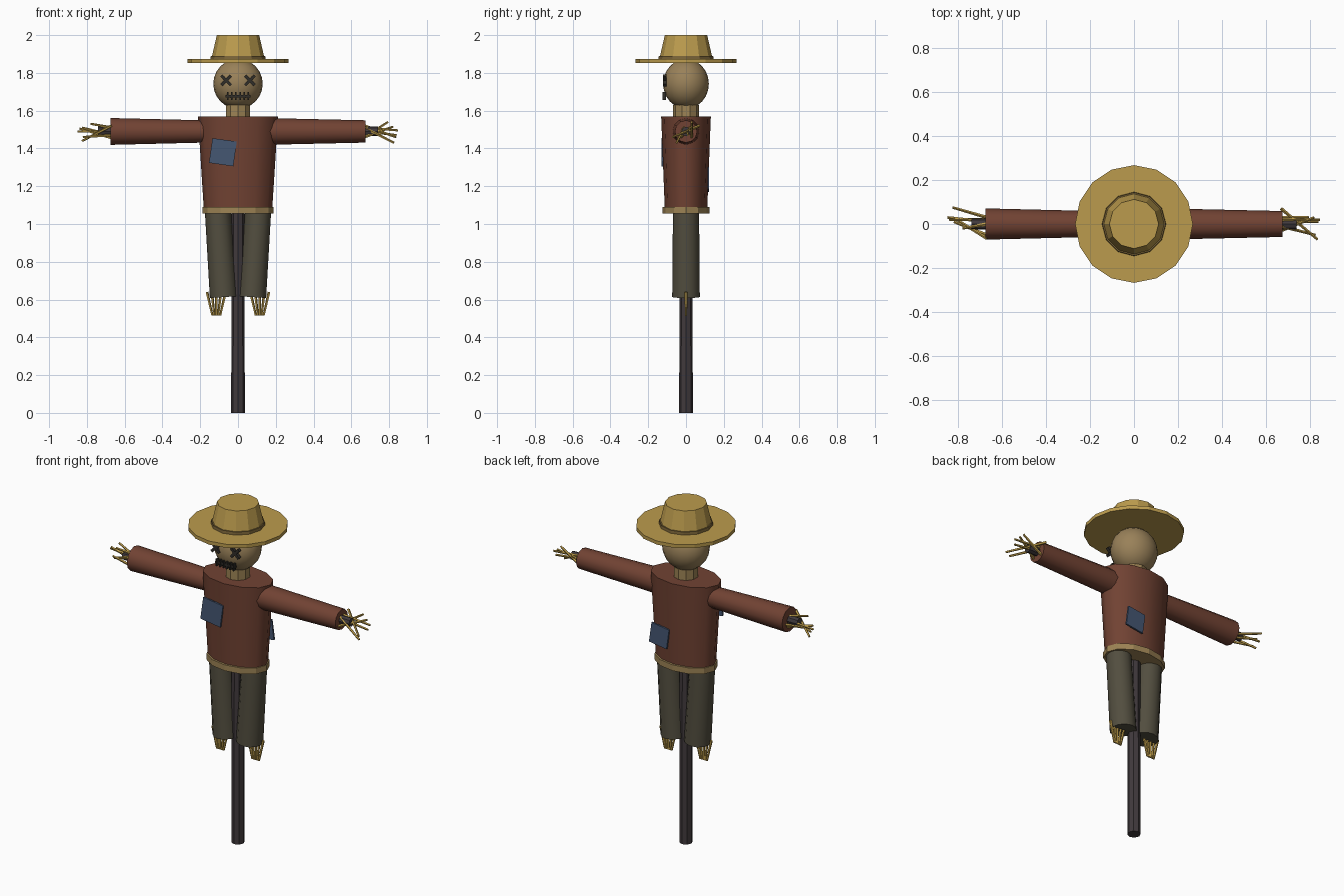
import bpy, bmesh, math
from mathutils import Vector, Matrix

if "Cube" in bpy.data.objects:
    bpy.data.objects.remove(bpy.data.objects["Cube"])


def material(name, rgb):
    m = bpy.data.materials.new(name)
    m.diffuse_color = (*rgb, 1)
    m.use_nodes = True
    m.node_tree.nodes["Principled BSDF"].inputs["Base Color"].default_value = m.diffuse_color
    return m


HAT = material("hat_straw", (0.50, 0.33, 0.075))
BAND = material("hat_band_brown", (0.20, 0.13, 0.04))
STRAW = material("loose_straw", (0.52, 0.34, 0.07))
SACK = material("sackcloth", (0.32, 0.22, 0.10))
ROPE = material("rope", (0.34, 0.23, 0.09))
SHIRT = material("rust_shirt", (0.165, 0.055, 0.033))
PANTS = material("dark_olive_trousers", (0.085, 0.076, 0.05))
WOOD = material("dark_wood", (0.052, 0.042, 0.046))
PATCH = material("blue_patch", (0.06, 0.095, 0.17))
THREAD = material("dark_thread", (0.03, 0.027, 0.022))


def finish(name, bm, mat, smooth=False):
    me = bpy.data.meshes.new(name)
    bm.to_mesh(me)
    bm.free()
    me.materials.append(mat)
    for p in me.polygons:
        p.use_smooth = smooth
    if smooth:
        me.set_sharp_from_angle(angle=math.radians(55))
    ob = bpy.data.objects.new(name, me)
    bpy.context.collection.objects.link(ob)
    return ob


def add_cone(bm, a, b, r1, r2, sides, sy=1.0):
    """Tapered cylinder running from a to b; sy squashes its depth."""
    a, b = Vector(a), Vector(b)
    d = b - a
    rot = Matrix() if d.x == 0 and d.y == 0 and d.z > 0 else d.to_track_quat('Z', 'Y').to_matrix().to_4x4()
    bmesh.ops.create_cone(bm, cap_ends=True, segments=sides, radius1=r1, radius2=r2, depth=d.length,
                          matrix=Matrix.Translation((a + b) / 2) @ rot @ Matrix.Diagonal((1, sy, 1, 1)))


def cone(name, a, b, r1, r2, sides, mat, sy=1.0, smooth=False):
    bm = bmesh.new()
    add_cone(bm, a, b, r1, r2, sides, sy)
    return finish(name, bm, mat, smooth)


def add_box(bm, loc, size, tilt=0.0):
    bmesh.ops.create_cube(bm, size=1, matrix=Matrix.Translation(loc) @ Matrix.Rotation(tilt, 4, 'Y')
                          @ Matrix.Diagonal((*size, 1)))


def strands(name, pairs):
    bm = bmesh.new()
    for a, b in pairs:
        add_cone(bm, a, b, 0.008, 0.006, 5)
    finish(name, bm, STRAW)


# Wooden cross
cone("post", (0, 0, 0), (0, 0, 1.62), 0.036, 0.034, 8, WOOD)
cone("crossbar", (-0.74, 0, 1.49), (0.74, 0, 1.49), 0.025, 0.025, 8, WOOD)

# Shirt, rope belt and neck
cone("shirt_body", (0, 0, 1.06), (0, 0, 1.57), 0.18, 0.212, 12, SHIRT, sy=0.62, smooth=True)
cone("rope_belt", (0, 0, 1.055), (0, 0, 1.09), 0.187, 0.187, 12, ROPE, sy=0.67)
cone("neck_tie", (0, 0, 1.56), (0, 0, 1.63), 0.068, 0.068, 10, ROPE)

# Sleeves, both tapering toward +x
cone("left_sleeve", (-0.675, 0, 1.49), (-0.14, 0, 1.49), 0.071, 0.058, 12, SHIRT, smooth=True)
cone("right_sleeve", (0.14, 0, 1.49), (0.675, 0, 1.49), 0.071, 0.059, 12, SHIRT, smooth=True)

# Straw hands: (start y, start z, tip x, tip y, tip z)
left_tips = [(0.01, 0.0, 0.85, 0.03, 0.0), (0.03, -0.02, 0.825, 0.075, 0.02), (0.0, 0.02, 0.78, -0.02, 0.04),
             (-0.065, 0.03, 0.825, 0.03, -0.05), (-0.05, -0.02, 0.82, 0.01, -0.03), (0.02, -0.035, 0.84, 0.02, 0.015)]
right_tips = [(0.02, 0.02, 0.847, 0.02, 0.005), (0.07, 0.03, 0.835, -0.07, -0.03), (0.03, -0.03, 0.795, 0.03, 0.05),
              (-0.01, 0.02, 0.825, -0.05, -0.06), (0.01, 0.0, 0.84, 0.01, -0.02), (-0.03, -0.03, 0.82, 0.03, 0.025)]
for name, s, tips in (("left_hand_straw", -1, left_tips), ("right_hand_straw", 1, right_tips)):
    strands(name, [((s * 0.67, y0, 1.49 + z0), (s * x, y, 1.49 + z)) for y0, z0, x, y, z in tips])

# Trouser legs and straw feet
for side, s in (("left", -1), ("right", 1)):
    cone(side + "_trouser_leg", (s * 0.076, 0, 0.613), (s * 0.107, 0, 1.08), 0.073, 0.069, 12, PANTS, smooth=True)
    strands(side + "_foot_straw", [((s * (0.115 + t * 0.033), 0, 0.64), (s * (0.115 + t * 0.014), 0, 0.515))
                                   for t in (-1.5, -0.75, 0, 0.75, 1.5)])

# Head
bm = bmesh.new()
bmesh.ops.create_uvsphere(bm, u_segments=20, v_segments=12, radius=1,
                          matrix=Matrix.Translation((0, 0, 1.742)) @ Matrix.Diagonal((0.131, 0.121, 0.132, 1)))
finish("head", bm, SACK, smooth=True)

# Crossed stitch eyes
for side, s in (("left", -1), ("right", 1)):
    bm = bmesh.new()
    for tilt in (45, -45):
        add_box(bm, (s * 0.063, -0.113, 1.76), (0.072, 0.018, 0.016), math.radians(tilt))
    finish(side + "_eye", bm, THREAD)

# Stitched mouth
bm = bmesh.new()
add_box(bm, (0, -0.114, 1.677), (0.13, 0.016, 0.012))
for i in range(6):
    add_box(bm, ((i - 2.5) * 0.022, -0.115, 1.677), (0.008, 0.02, 0.042))
finish("mouth", bm, THREAD)

# Cloth patches
for name, loc, size, tilt in (("front_patch", (-0.08, -0.126, 1.38), (0.13, 0.01, 0.132), 0.14),
                              ("back_patch", (0.09, 0.118, 1.236), (0.115, 0.01, 0.118), -0.14)):
    bm = bmesh.new()
    add_box(bm, loc, size, tilt)
    finish(name, bm, PATCH)

# Hat
cone("hat_brim", (0, 0, 1.852), (0, 0, 1.873), 0.268, 0.268, 16, HAT)
cone("hat_crown", (0, 0, 1.87), (0, 0, 2.0), 0.142, 0.112, 12, HAT)
cone("hat_band", (0, 0, 1.872), (0, 0, 1.89), 0.146, 0.144, 12, BAND)
